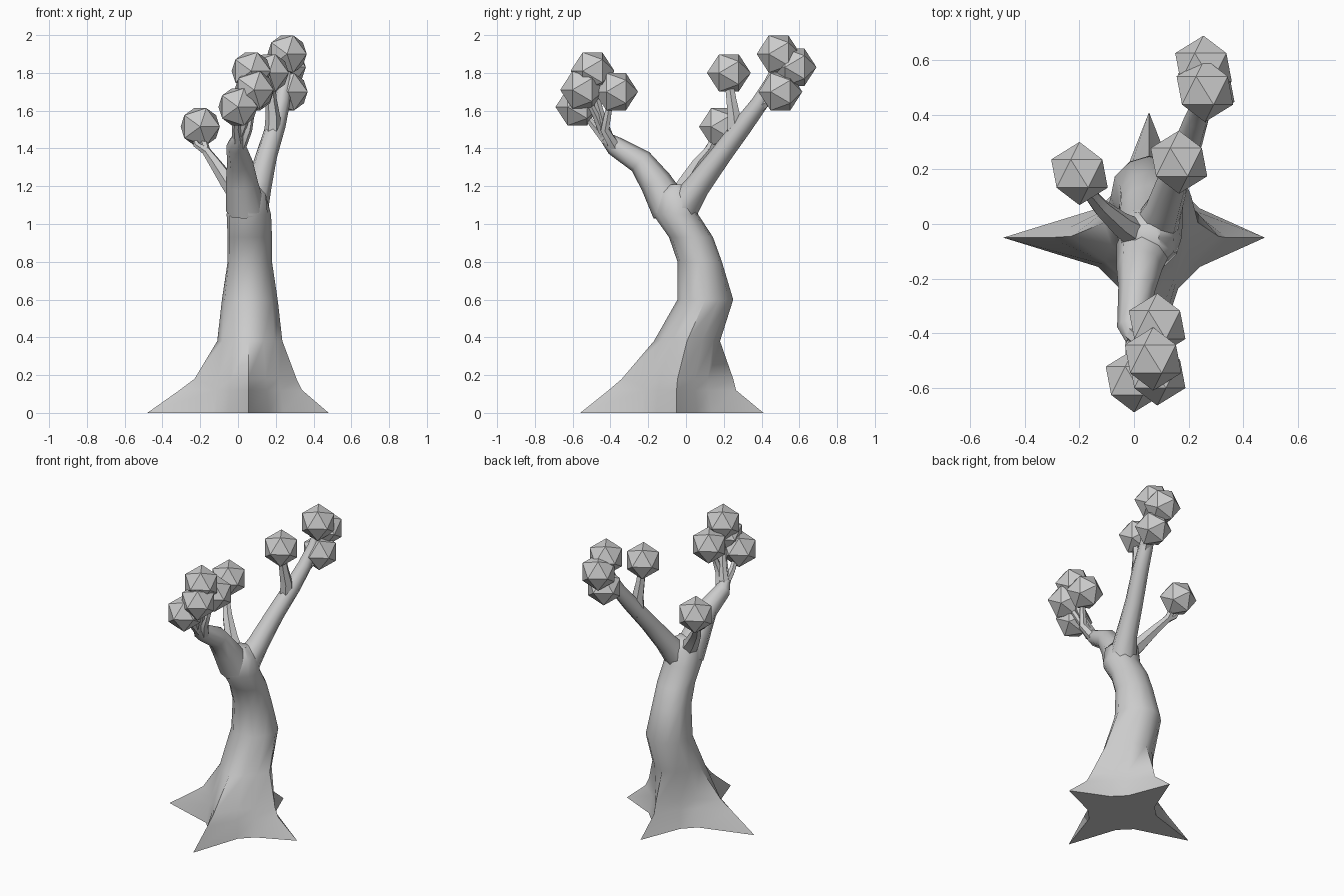
import bpy, bmesh, math
from mathutils import Vector


def finish(name, bm, angle=None):
    bmesh.ops.recalc_face_normals(bm, faces=bm.faces)
    me = bpy.data.meshes.new(name)
    bm.to_mesh(me)
    bm.free()
    ob = bpy.data.objects.new(name, me)
    bpy.context.collection.objects.link(ob)
    if angle:
        bpy.ops.object.select_all(action='DESELECT')
        ob.select_set(True)
        bpy.context.view_layer.objects.active = ob
        bpy.ops.object.shade_smooth_by_angle(angle=math.radians(angle))
    return ob


def loft(name, rings, angle):
    bm = bmesh.new()
    vs = [[bm.verts.new(p) for p in ring] for ring in rings]
    n = len(vs[0])
    for a, b in zip(vs, vs[1:]):
        for i in range(n):
            j = (i + 1) % n
            bm.faces.new((a[i], a[j], b[j], b[i]))
    bm.faces.new(vs[0])
    bm.faces.new(vs[-1])
    return finish(name, bm, angle)


def branch(name, path, sides=8):
    """Tapered tube along (x, y, z, radius) points."""
    pts = [Vector(p[:3]) for p in path]
    rings = []
    for i, p in enumerate(pts):
        d = (pts[min(i + 1, len(pts) - 1)] - pts[max(i - 1, 0)]).normalized()
        u = Vector((1, 0, 0))
        u = (u - d * u.dot(d)).normalized()
        v = d.cross(u)
        rings.append([p + path[i][3] * (u * math.cos(t) + v * math.sin(t))
                      for t in (2 * math.pi * k / sides for k in range(sides))])
    return loft(name, rings, 50)


# Trunk with four pointed roots: z, left, right, front, back, body radius
rows = [
    (0.00, -.48, .48, -.56, .41, .215),
    (0.12, -.31, .34, -.41, .265, .195),
    (0.18, -.23, .31, -.34, .25, .185),
    (0.38, -.11, .235, -.17, .18, .16),
    (0.60, -.085, .21, -.045, .25, .145),
    (0.80, -.055, .18, -.045, .19, .12),
    (0.93, -.055, .18, -.09, .143, .117),
    (1.05, -.06, .175, -.175, .065, .118),
    (1.16, -.05, .145, -.20, .05, .105),
    (1.21, 0.0, .09, -.11, .0, .05),
]
rings = []
for z, xl, xr, yf, yb, r in rows:
    cx, cy = .055, max((yf + yb) / 2, -.05)
    ring = []
    for k in range(12):
        a = k * math.pi / 6
        p = (cx + r * math.cos(a), cy + r * math.sin(a), z)
        if k % 3 == 0:
            p = [(xr, cy, z), (cx, yb, z), (xl, cy, z), (cx, yf, z)][k // 3]
        ring.append(p)
    rings.append(ring)
loft("trunk", rings, 45)

# Main limbs
branch("front_limb", [(.04, -.08, 1.08, .105), (.02, -.16, 1.22, .085), (.01, -.24, 1.33, .068),
                      (-.01, -.38, 1.415, .052), (0, -.43, 1.46, .03)])
branch("back_limb", [(.07, -.03, 1.07, .09), (.11, .06, 1.2, .068), (.15, .18, 1.36, .057),
                     (.2, .3, 1.52, .052), (.23, .39, 1.64, .045), (.25, .45, 1.75, .035),
                     (.26, .49, 1.86, .02)])
branch("side_limb", [(.03, -.05, 1.12, .06), (-.05, 0, 1.22, .045), (-.12, .06, 1.32, .033),
                     (-.17, .12, 1.39, .024), (-.2, .17, 1.5, .018)], 6)

# Twigs carrying the leaf clumps
twigs = [
    [(.01, -.38, 1.41, .034), (.05, -.43, 1.5, .026), (.07, -.41, 1.6, .02), (.08, -.38, 1.68, .015)],
    [(-.01, -.4, 1.43, .034), (.03, -.44, 1.54, .026), (.06, -.48, 1.68, .02), (.07, -.5, 1.8, .012)],
    [(0, -.42, 1.44, .03), (-.01, -.48, 1.51, .022), (0, -.56, 1.61, .015)],
    [(0, -.43, 1.46, .026), (.05, -.48, 1.58, .02), (.085, -.54, 1.7, .014)],
    [(.18, .26, 1.44, .045), (.185, .255, 1.56, .04), (.175, .24, 1.66, .03), (.17, .225, 1.77, .025)],
    [(.22, .36, 1.6, .035), (.25, .43, 1.65, .028), (.27, .5, 1.7, .02)],
    [(.24, .44, 1.73, .03), (.25, .52, 1.78, .022), (.255, .57, 1.83, .015)],
    [(-.16, .11, 1.38, .024), (-.22, .13, 1.42, .018), (-.23, .16, 1.47, .012)],
]
for i, t in enumerate(twigs):
    branch(f"twig_{i + 1}", t, 6)

# Faceted leaf clumps
clumps = [(.26, .49, 1.90), (.255, .575, 1.83), (.265, .5, 1.70), (.165, .227, 1.80),
          (-.2, .185, 1.515), (.07, -.495, 1.81), (.085, -.55, 1.71), (0, -.575, 1.62),
          (.085, -.37, 1.70)]
for i, c in enumerate(clumps):
    bm = bmesh.new()
    bmesh.ops.create_icosphere(bm, subdivisions=1, radius=.116)
    ob = finish(f"leaf_clump_{i + 1}", bm)
    ob.rotation_euler = (math.pi / 2, 0, 0)
    ob.location = c
